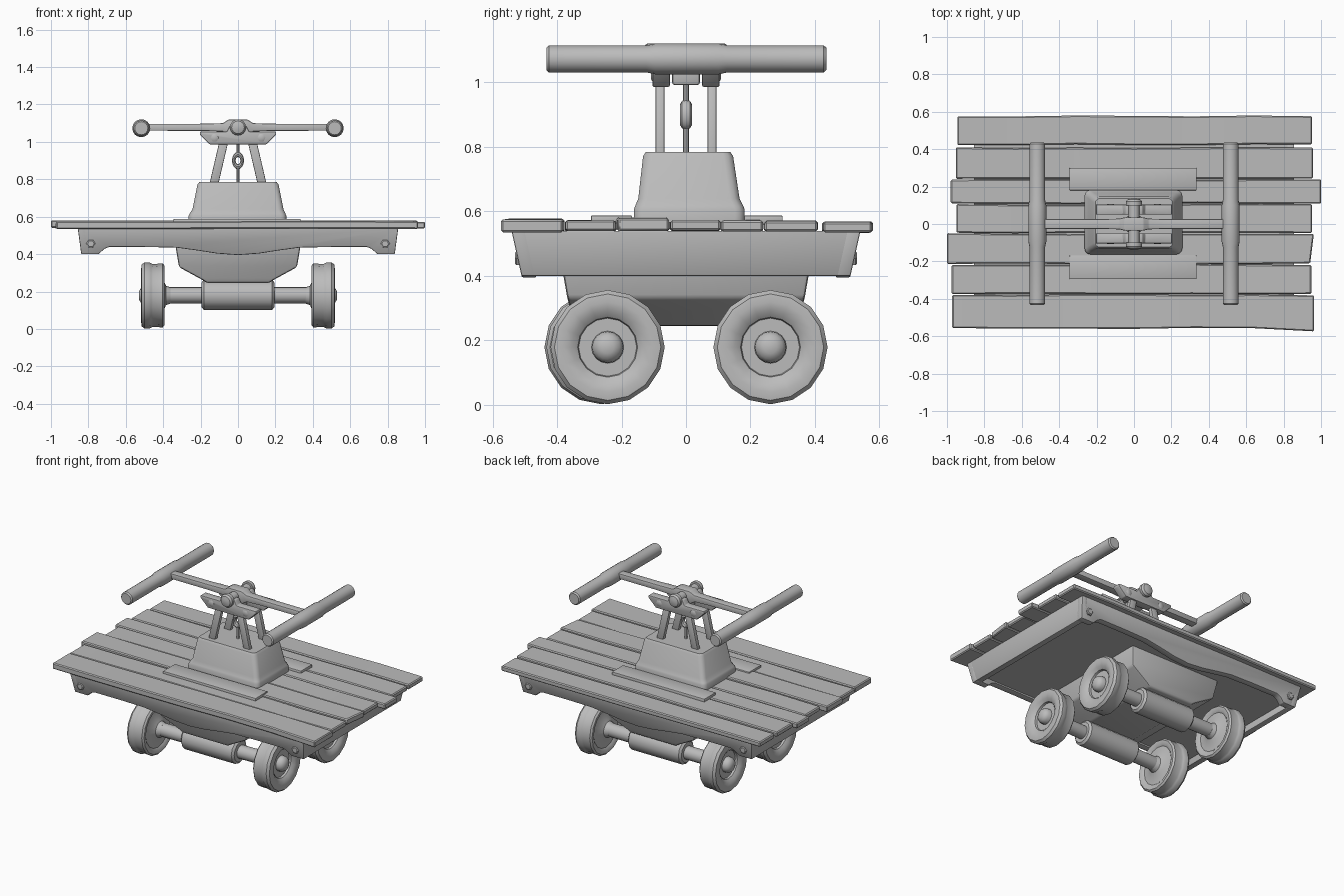
import bpy, bmesh, math, random
from mathutils import Vector

random.seed(4)
iron = bpy.data.materials.new("plain grey")
iron.diffuse_color = (0.5, 0.5, 0.5, 1)


def finish(name, bm, bevel=0.0, segs=2, angle=35):
    """Bevel the sharp edges, make the object and shade it."""
    bmesh.ops.recalc_face_normals(bm, faces=bm.faces)
    if bevel:
        sharp = [e for e in bm.edges if len(e.link_faces) == 2
                 and e.calc_face_angle(0) > math.radians(28)]
        bmesh.ops.bevel(bm, geom=sharp, offset=bevel, segments=segs, profile=0.5,
                        affect='EDGES', clamp_overlap=True)
    me = bpy.data.meshes.new(name)
    bm.to_mesh(me)
    bm.free()
    me.materials.append(iron)
    ob = bpy.data.objects.new(name, me)
    bpy.context.collection.objects.link(ob)
    bpy.ops.object.select_all(action='DESELECT')
    ob.select_set(True)
    bpy.context.view_layer.objects.active = ob
    bpy.ops.object.shade_smooth_by_angle(angle=math.radians(angle))
    return ob


def loft(name, rings, bevel=0.0, segs=2):
    """Skin a closed solid through rings of equal point count."""
    bm = bmesh.new()
    rows = [[bm.verts.new(p) for p in ring] for ring in rings]
    n = len(rows[0])
    for a, b in zip(rows, rows[1:]):
        for i in range(n):
            bm.faces.new((a[i], a[(i + 1) % n], b[(i + 1) % n], b[i]))
    bm.faces.new(rows[0])
    bm.faces.new(rows[-1])
    return finish(name, bm, bevel, segs)


def rect(x0, x1, y0, y1, z):
    return [(x0, y0, z), (x1, y0, z), (x1, y1, z), (x0, y1, z)]


def round_rect(x0, x1, y0, y1, z, r, steps=3):
    """Rectangle outline with rounded corners."""
    pts = []
    for k, (cx, cy) in enumerate(((x1 - r, y1 - r), (x0 + r, y1 - r),
                                  (x0 + r, y0 + r), (x1 - r, y0 + r))):
        for i in range(steps + 1):
            t = math.pi / 2 * (k + i / steps)
            pts.append((cx + r * math.cos(t), cy + r * math.sin(t), z))
    return pts


def box(name, x0, x1, y0, y1, z0, z1, bevel=0.006):
    return loft(name, [rect(x0, x1, y0, y1, z0), rect(x0, x1, y0, y1, z1)], bevel)


def lathe(name, profile, axis, origin, sides=16, bevel=0.0):
    """Turn (distance, radius) pairs about an axis through origin."""
    rot = Vector((0, 0, 1)).rotation_difference(Vector(axis)).to_matrix()
    rings = []
    for d, r in profile:
        rings.append([Vector(origin) + rot @ Vector((r * math.cos(t), r * math.sin(t), d))
                      for t in (2 * math.pi * i / sides for i in range(sides))])
    return loft(name, rings, bevel)


def rod(name, a, b, r, sides=12):
    a, b = Vector(a), Vector(b)
    return lathe(name, [(0, r), ((b - a).length, r)], (b - a).normalized(), a, sides)


# deck planks: x0, x1, y0, y1, z0, z1
planks = [(-0.945, 0.953, 0.424, 0.578, 0.535, 0.568),
          (-0.953, 0.957, 0.241, 0.408, 0.538, 0.570),
          (-0.98, 1.0, 0.110, 0.237, 0.538, 0.573),
          (-0.95, 0.952, -0.047, 0.104, 0.540, 0.572),
          (-1.0, 0.962, -0.213, -0.052, 0.540, 0.580),
          (-0.975, 0.948, -0.373, -0.217, 0.538, 0.571),
          (-0.972, 0.963, -0.558, -0.379, 0.536, 0.576)]
for n, (x0, x1, y0, y1, z0, z1) in enumerate(planks):
    rings = []
    for i in range(7):
        x = x0 + (x1 - x0) * i / 6
        ya = y0 + random.uniform(-0.003, 0.003)
        yb = y1 + random.uniform(-0.003, 0.003)
        if n == 6 and i == 6:
            ya = -0.574
        dz = random.uniform(-0.002, 0.002)
        skew = -0.02 if (i == 6 and n == 4) else 0
        rings.append([(x + skew, ya, z0 + dz), (x, yb, z0 + dz),
                      (x, yb, z1 + dz), (x + skew, ya, z1 + dz)])
    loft("deck_plank", rings, 0.006, 1)

# flat pads on either side of the pedestal
box("deck_pad", -0.345, 0.335, 0.18, 0.3, 0.56, 0.588, 0.005)
box("deck_pad", -0.345, 0.335, -0.295, -0.168, 0.56, 0.588, 0.005)

# side beams with a sagging lower edge; faces lean inward toward the bottom
half = [(0.11, 0.403), (0.22, 0.42), (0.33, 0.435), (0.5, 0.438), (0.69, 0.438),
        (0.715, 0.428), (0.745, 0.4), (0.838, 0.4), (0.857, 0.54)]
beam = [(-x, z) for x, z in reversed(half)] + [(0, 0.395)] + half


def lean(z):
    return 0.51 + 0.03 * (z - 0.4) / 0.135


for s in (-1, 1):
    loft("side_beam", [[(x, s * lean(z), z) for x, z in beam],
                       [(x, s * (lean(z) - 0.045), z) for x, z in beam]], 0.005)
    # end boards
    rings = []
    for z, x in ((0.4, 0.838), (0.54, 0.857)):
        y = lean(z)
        rings.append(rect(s * x, s * (x - 0.04), -y, y, z))
    loft("end_board", rings, 0.005)
    # hex bolts at the beam corners
    for t in (-1, 1):
        lathe("beam_bolt", [(0, 0.025), (0.012, 0.025), (0.017, 0.018)],
              (0, s, 0), (t * 0.787, s * 0.514, 0.455), 6)

# deck underside
box("deck_floor", -0.83, 0.83, -0.5, 0.5, 0.45, 0.54, 0)

# gearbox under the deck
loft("gearbox", [rect(-0.165, 0.165, -0.345, 0.345, 0.245),
                 rect(-0.19, 0.19, -0.35, 0.35, 0.262),
                 rect(-0.315, 0.315, -0.368, 0.368, 0.33),
                 rect(-0.332, 0.332, -0.385, 0.385, 0.43),
                 rect(-0.335, 0.335, -0.388, 0.388, 0.5)], 0.012)

# axles, axle sleeves and wheels
wheel = [(0.36, 0.043), (0.385, 0.052), (0.4, 0.085), (0.405, 0.125), (0.395, 0.14),
         (0.393, 0.16), (0.403, 0.171), (0.455, 0.168), (0.465, 0.172), (0.475, 0.177),
         (0.5, 0.177), (0.515, 0.165), (0.518, 0.14), (0.51, 0.112), (0.495, 0.093),
         (0.482, 0.09), (0.482, 0.05), (0.505, 0.048), (0.52, 0.038), (0.53, 0.02)]
for yr, yl in ((-0.243, -0.262), (0.262, 0.262)):
    ym = (yr + yl) / 2
    rod("axle", (-0.42, yl, 0.18), (0.42, yr, 0.18), 0.043, 16)
    lathe("axle_sleeve", [(-0.195, 0.066), (-0.183, 0.08), (0.183, 0.08), (0.195, 0.066)],
          (1, 0, 0), (0, ym, 0.182), 12)
    lathe("wheel", wheel, (1, 0, 0), (0, yr, 0.179), 16)
    lathe("wheel", wheel, (-1, 0, 0), (0, yl, 0.179), 16)

# pedestal with a flared foot and softened top
loft("pedestal", [round_rect(-0.264, 0.258, -0.162, 0.182, 0.565, 0.03),
                  round_rect(-0.264, 0.258, -0.162, 0.182, 0.606, 0.03),
                  round_rect(-0.258, 0.253, -0.157, 0.177, 0.618, 0.03),
                  round_rect(-0.243, 0.243, -0.148, 0.166, 0.64, 0.03),
                  round_rect(-0.217, 0.217, -0.133, 0.146, 0.772, 0.03),
                  round_rect(-0.207, 0.207, -0.124, 0.137, 0.785, 0.024)])

# support legs and pivot brackets
bracket = [(-0.15, 0.986), (0.15, 0.986), (0.205, 1.04), (0.203, 1.055),
           (0.06, 1.055), (0.045, 1.085), (-0.045, 1.085), (-0.06, 1.055),
           (-0.203, 1.055), (-0.205, 1.04)]
for s in (-1, 1):
    for t in (-1, 1):
        loft("support_leg", [rect(t * 0.13 - 0.024, t * 0.13 + 0.024,
                                  s * 0.08 - 0.014, s * 0.08 + 0.014, 0.77),
                             rect(t * 0.074 - 0.024, t * 0.074 + 0.024,
                                  s * 0.08 - 0.014, s * 0.08 + 0.014, 1.01)], 0.005)
        lathe("bracket_bolt", [(0, 0.022), (0.004, 0.022), (0.008, 0.015)],
              (0, s, 0), (t * 0.125, s * 0.1, 1.022), 6)
    loft("pivot_bracket", [[(x, s * 0.05, z) for x, z in bracket],
                           [(x, s * 0.104, z) for x, z in bracket]], 0.005)
    lathe("pivot_cap", [(0, 0.043), (0.022, 0.043), (0.034, 0.034), (0.04, 0.015)],
          (0, s, 0), (0, s * 0.098, 1.078), 16)
rod("pivot_pin", (0, -0.12, 1.078), (0, 0.12, 1.078), 0.03, 16)
box("hub_block", -0.04, 0.04, -0.043, 0.043, 0.992, 1.06, 0.008)

# pump rod with an open link
rod("pump_rod", (0, 0, 0.77), (0, 0, 0.865), 0.009, 8)
rod("pump_rod", (0, 0, 0.935), (0, 0, 1.07), 0.009, 8)
bpy.ops.mesh.primitive_torus_add(major_radius=0.021, minor_radius=0.009, major_segments=16,
                                 minor_segments=8, location=(0, 0, 0.9),
                                 rotation=(math.pi / 2, 0, 0))
link = bpy.context.object
link.name = "pump_link"
link.scale = (1.07, 1.55, 2)
link.data.materials.append(iron)
bpy.ops.object.shade_smooth_by_angle()

# rocker bar, thicker at the hub
rings = []
for x, w, h in ((-0.515, 0.026, 0.018), (-0.2, 0.026, 0.019), (-0.08, 0.028, 0.022),
                (-0.05, 0.036, 0.042), (0.05, 0.036, 0.042), (0.08, 0.028, 0.022),
                (0.2, 0.026, 0.019), (0.515, 0.026, 0.018)):
    rings.append([(x, -w, 1.078 - h), (x, w, 1.078 - h), (x, w, 1.078 + h), (x, -w, 1.078 + h)])
loft("rocker_bar", rings, 0.006)

# push handles with a thicker middle grip
grip = [(-0.436, 0.035), (-0.428, 0.042), (-0.125, 0.042), (-0.098, 0.048),
        (0.098, 0.048), (0.125, 0.042), (0.424, 0.042), (0.432, 0.035)]
for s in (-1, 1):
    lathe("push_handle", grip, (0, 1, 0), (s * 0.517, 0.003, 1.073), 16)
